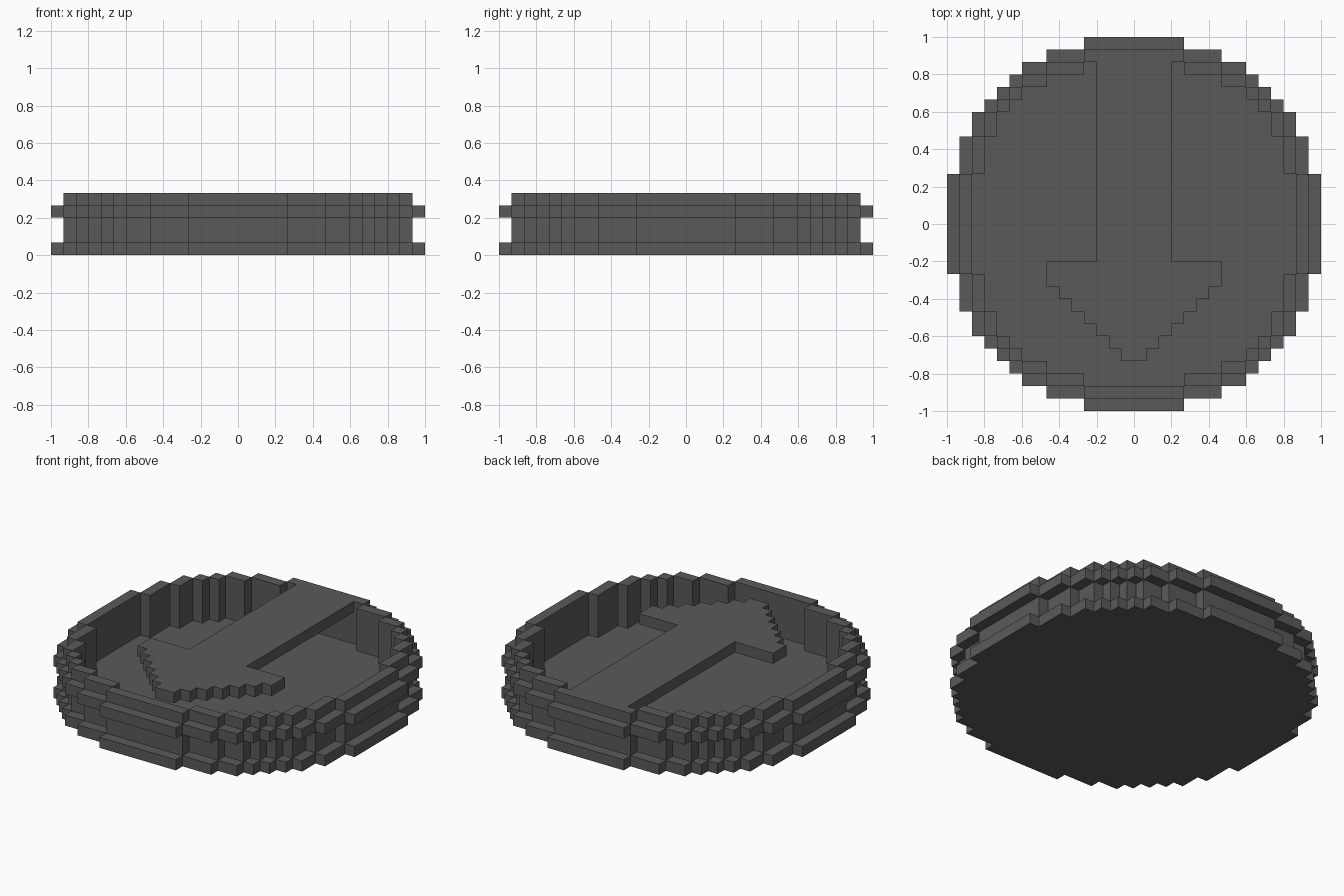
import bpy, bmesh

cube = bpy.data.objects.get("Cube")
if cube:
    bpy.data.objects.remove(cube, do_unlink=True)

U = 1 / 15  # size of one block

grey = bpy.data.materials.new("dark_grey")
grey.use_nodes = True
colour = (0.102, 0.102, 0.102, 1)
grey.diffuse_color = colour
bsdf = grey.node_tree.nodes["Principled BSDF"]
bsdf.inputs["Base Color"].default_value = colour
bsdf.inputs["Roughness"].default_value = 0.8


def rounds(half):
    """Half widths for rows 0.. upward, as a dict covering both y halves."""
    rows = {j: w for j, w in enumerate(half)}
    rows.update({-j - 1: w for j, w in enumerate(half)})
    return rows


def erode(half):
    """Shrink a stepped disc by one block."""
    return [min(a - 1, b) for a, b in zip(half, half[1:])]


def slab(name, outer, z0, z1, hole=None):
    """Blocky plate from row half widths, modelled for x >= 0 and mirrored."""
    hole = hole or {}
    bm = bmesh.new()
    verts = {}

    def vert(i, j):
        if (i, j) not in verts:
            verts[i, j] = bm.verts.new((i * U, j * U, z0 * U))
        return verts[i, j]

    for j, width in outer.items():
        for i in range(hole.get(j, 0), width):
            bm.faces.new([vert(i, j), vert(i + 1, j),
                          vert(i + 1, j + 1), vert(i, j + 1)])
    # Thicken, open the mirror seam and merge flat faces
    new = bmesh.ops.extrude_face_region(bm, geom=bm.faces[:])["geom"]
    for v in new:
        if isinstance(v, bmesh.types.BMVert):
            v.co.z = z1 * U
    bmesh.ops.recalc_face_normals(bm, faces=bm.faces[:])
    seam = [f for f in bm.faces if all(abs(v.co.x) < 1e-5 for v in f.verts)]
    bmesh.ops.delete(bm, geom=seam, context="FACES")
    bmesh.ops.dissolve_limit(bm, angle_limit=0.01, verts=bm.verts[:],
                             edges=bm.edges[:])
    mesh = bpy.data.meshes.new(name)
    bm.to_mesh(mesh)
    bm.free()
    mesh.materials.append(grey)
    obj = bpy.data.objects.new(name, mesh)
    bpy.context.collection.objects.link(obj)
    mirror = obj.modifiers.new("Mirror", "MIRROR")
    mirror.use_axis[0] = True
    return obj


# Stepped disc outlines, each one block smaller than the last
rim = [15] * 4 + [14] * 3 + [13] * 2 + [12, 11, 10, 9, 7, 4]
wall = erode(rim)
inside = erode(wall)

slab("base_plate", rounds(rim), 0, 1)
slab("ring_wall", rounds(wall), 1, 5, rounds(inside))
slab("outer_lip", rounds(rim), 3, 4, rounds(wall))

# Arrow pointer level with the wall top, held by the back wall
arrow = {j: 3 for j in range(-3, 13)}
arrow.update({-4: 7, -5: 7})
arrow.update({-5 - k: 7 - k for k in range(1, 7)})
slab("arrow_pointer", arrow, 4, 5)
